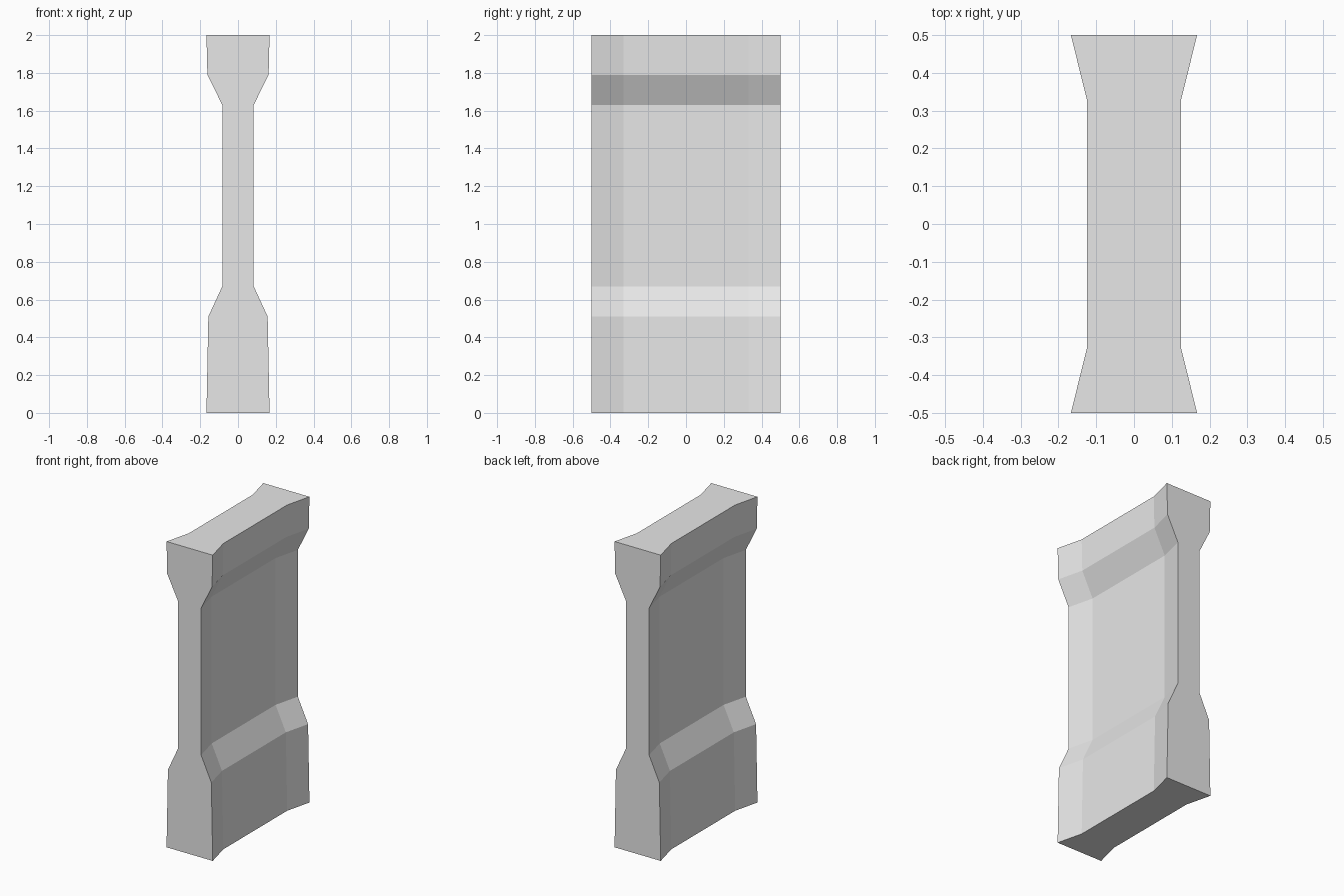
import bpy
import bmesh

cube = bpy.data.objects.get("Cube")
if cube:
    bpy.data.objects.remove(cube, do_unlink=True)

# Plain grey stone
stone = bpy.data.materials.new("light_grey")
stone.use_nodes = True
colour = (0.8, 0.8, 0.8, 1)
stone.diffuse_color = colour
stone.node_tree.nodes["Principled BSDF"].inputs["Base Color"].default_value = colour

# Half-width of the pillar end at each height: foot, waist, head
profile = [(0.167, 0), (0.157, 0.51), (0.083, 0.67),
           (0.083, 1.63), (0.162, 1.79), (0.167, 2)]
# Depth stations with the inward step of the recessed middle
stations = [(-0.5, 0), (-0.33, 0.042), (0.33, 0.042), (0.5, 0)]

# Loft the closed outline from front to back
bm = bmesh.new()
rings = []
for y, inset in stations:
    right = [bm.verts.new((inset - w, y, z)) for w, z in profile]
    left = [bm.verts.new((w - inset, y, z)) for w, z in reversed(profile)]
    rings.append(right + left)
for a, b in zip(rings, rings[1:]):
    n = len(a)
    for i in range(n):
        j = (i + 1) % n
        bm.faces.new((a[i], a[j], b[j], b[i]))
bm.faces.new(rings[0])
bm.faces.new(rings[-1])
bmesh.ops.recalc_face_normals(bm, faces=bm.faces[:])

mesh = bpy.data.meshes.new("wall_pillar")
bm.to_mesh(mesh)
bm.free()
mesh.materials.append(stone)
pillar = bpy.data.objects.new("wall_pillar", mesh)
bpy.context.collection.objects.link(pillar)
